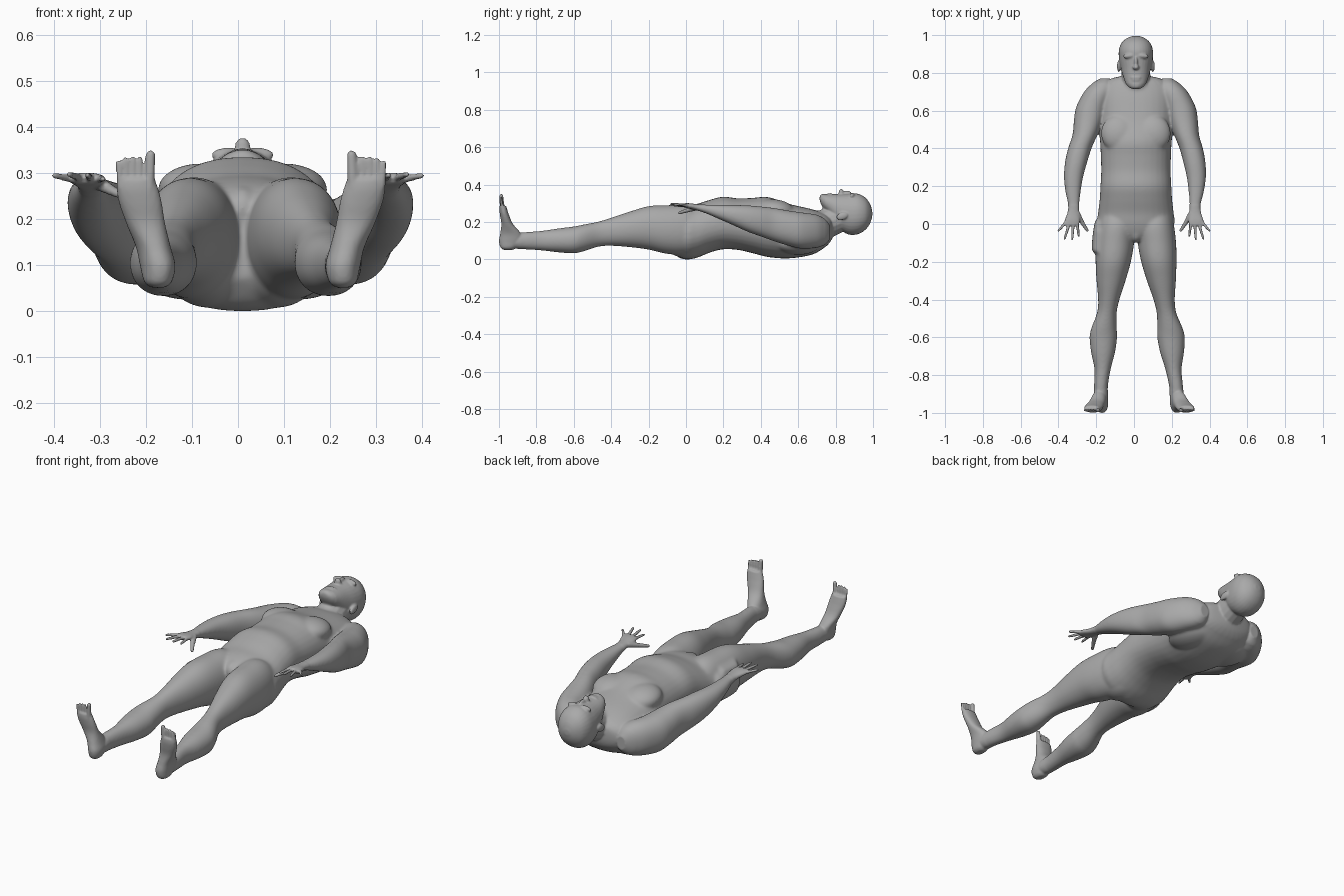
import bpy, bmesh, math
from mathutils import Vector, Matrix

cube = bpy.data.objects.get("Cube")
if cube:
    bpy.data.objects.remove(cube, do_unlink=True)

MID = 0.01  # midline of the slightly off-centre pose


def smooth_sections(secs, steps=5):
    """Catmull-Rom interpolation between the given cross-sections."""
    out = []
    for i in range(len(secs) - 1):
        p = [secs[max(i - 1, 0)], secs[i], secs[i + 1], secs[min(i + 2, len(secs) - 1)]]
        for k in range(steps):
            t = k / steps
            out.append([0.5 * (2 * b + (c - a) * t + (2 * a - 5 * b + 4 * c - d) * t * t
                               + (3 * b - a - 3 * c + d) * t ** 3) for a, b, c, d in zip(*p)])
    out.append(secs[-1])
    return out


def loft(bm, secs, axis="y", power=2.2, n=32):
    """Closed skin through sections (position, x0, x1, low, high) along y or z."""
    rings = []
    for pos, x0, x1, lo, hi in smooth_sections(secs):
        ring = []
        for k in range(n):
            a = 2 * math.pi * k / n
            c, s = math.cos(a), math.sin(a)
            u = (x0 + x1) / 2 + (x1 - x0) / 2 * math.copysign(abs(c) ** (2 / power), c)
            w = (lo + hi) / 2 + (hi - lo) / 2 * math.copysign(abs(s) ** (2 / power), s)
            ring.append(bm.verts.new((u, pos, w) if axis == "y" else (u, w, pos)))
        rings.append(ring)
    for r, q in zip(rings, rings[1:]):
        for k in range(n):
            bm.faces.new((r[k], r[(k + 1) % n], q[(k + 1) % n], q[k]))
    bm.faces.new(rings[0])
    bm.faces.new(rings[-1])


def centred_loft(bm, rows, power):
    """Loft through (position, half width, low, high) about the midline."""
    loft(bm, [(y, MID - w, MID + w, lo, hi) for y, w, lo, hi in rows], power=power)


def blob(bm, center, radii, tilt=0.0, axis="X"):
    """Ellipsoid."""
    m = Matrix.Translation(center) @ Matrix.Rotation(tilt, 4, axis) @ Matrix.Diagonal((*radii, 1))
    bmesh.ops.create_uvsphere(bm, u_segments=32, v_segments=20, radius=1, matrix=m)


def digit(bm, a, b, r0, r1):
    """Tapered finger, toe or neck with rounded ends."""
    a, b = Vector(a), Vector(b)
    d = b - a
    m = Matrix.Translation((a + b) / 2) @ d.to_track_quat("Z", "Y").to_matrix().to_4x4()
    bmesh.ops.create_cone(bm, cap_ends=True, segments=16, radius1=r0, radius2=r1,
                          depth=d.length, matrix=m)
    blob(bm, a, (r0,) * 3)
    blob(bm, b, (r1,) * 3)


def leg(bm):
    loft(bm, [(.08, .05, .185, .08, .25), (0, .015, .21, .03, .288), (-.1, .02, .223, .03, .291),
              (-.2, .038, .225, .053, .286), (-.3, .068, .222, .066, .257), (-.4, .103, .216, .073, .224),
              (-.47, .12, .224, .068, .203), (-.55, .123, .257, .043, .187), (-.6, .123, .269, .033, .177),
              (-.68, .138, .265, .038, .167), (-.77, .166, .252, .048, .154), (-.86, .186, .26, .054, .147),
              (-.92, .19, .262, .06, .137), (-.95, .2, .255, .07, .12)], power=2.1)
    blob(bm, (.165, -.43, .18), (.036, .055, .03))                 # kneecap
    blob(bm, (.085, 0, .105), (.098, .12, .097))                   # buttock


def foot(bm):
    loft(bm, [(.052, .213, .243, -.975, -.925), (.065, .198, .258, -.992, -.905),
              (.1, .19, .266, -1, -.875), (.14, .2, .275, -.993, -.883), (.19, .213, .297, -.987, -.925),
              (.235, .221, .314, -.994, -.945), (.265, .229, .32, -.998, -.955),
              (.288, .237, .318, -.997, -.962)], axis="z")
    for x, z, r in ((.247, .34, .0105), (.27, .332, .006), (.286, .332, .006),
                    (.302, .33, .006), (.317, .324, .006)):
        digit(bm, (.278 + (x - .278) * .9, -.983, .27), (x, -.987, z), r * 1.2, r)


def arm(bm):
    loft(bm, [(.77, .15, .2, .11, .18), (.745, .13, .24, .08, .215), (.7, .13, .284, .063, .24),
              (.62, .163, .326, .058, .252), (.55, .183, .338, .073, .262), (.47, .213, .345, .098, .276),
              (.4, .241, .365, .123, .284), (.33, .26, .378, .148, .29), (.25, .279, .381, .184, .292),
              (.17, .289, .37, .219, .293), (.1, .294, .353, .249, .294), (.06, .293, .355, .262, .296),
              (.02, .288, .368, .272, .301), (-.008, .291, .37, .277, .301)])


def hand(bm):
    for base, tip, r in (((.302, .01, .288), (.293, -.062, .288), .008),
                         ((.321, .005, .29), (.327, -.08, .296), .008),
                         ((.342, .005, .29), (.367, -.078, .298), .008),
                         ((.36, .01, .288), (.399, -.035, .295), .008)):
        digit(bm, base, tip, r * 1.15, r * .8)
    digit(bm, (.302, .055, .277), (.273, .005, .262), .015, .011)   # thumb
    digit(bm, (.273, .005, .262), (.247, -.035, .25), .011, .008)


def torso(bm):
    centred_loft(bm, [
        (.785, .065, .12, .22), (.768, .135, .09, .23), (.735, .18, .06, .248), (.67, .2, .025, .27),
        (.55, .199, .006, .298), (.44, .19, .013, .334), (.36, .186, .033, .33), (.28, .184, .051, .327),
        (.2, .188, .055, .336), (.13, .192, .038, .32), (.06, .2, .01, .298), (0, .203, .0, .288),
        (-.05, .15, .018, .272), (-.09, .045, .07, .245)], 2.2)
    blob(bm, (MID, -.045, .225), (.035, .055, .048))                # groin mound


def chest_side(bm):
    blob(bm, (.1, .48, .265), (.095, .1, .056), -.12)               # chest muscle
    blob(bm, (.125, .6, .085), (.11, .12, .06))                     # shoulder blade


def head(bm):
    centred_loft(bm, [
        (.714, .022, .315, .34), (.73, .046, .28, .35), (.77, .064, .235, .35), (.82, .079, .165, .35),
        (.87, .089, .134, .352), (.92, .09, .136, .352), (.96, .075, .16, .33), (.985, .045, .195, .295),
        (.996, .015, .232, .258)], 2.15)
    blob(bm, (MID, .733, .335), (.03, .02, .019))                   # chin
    blob(bm, (MID, .775, .347), (.027, .007, .008))                 # lips
    blob(bm, (MID, .762, .346), (.024, .007, .008))
    blob(bm, (MID, .85, .35), (.011, .035, .017), .2)               # nose bridge
    blob(bm, (MID, .83, .358), (.017, .014, .02))                   # nose tip
    digit(bm, (MID, .67, .16), (MID, .83, .225), .085, .074)        # neck


def head_side(bm):
    blob(bm, (.042, .89, .34), (.036, .014, .016), -.1, "Z")        # brow
    blob(bm, (.1, .835, .232), (.01, .032, .02), .3)                # ear


def midline(co):
    """The midline drifts sideways at the feet, and back to zero at the hands."""
    if co.x > .2 and co.y > -.15:
        return MID * min(1, max(0, co.y / .5))
    return MID + .019 * min(co.y, 0) ** 2


# Paired parts are built on the left and mirrored
bm = bmesh.new()
for part in (leg, foot, arm, hand, chest_side, head_side):
    part(bm)
copy = bmesh.ops.duplicate(bm, geom=bm.verts[:] + bm.edges[:] + bm.faces[:])
for g in copy["geom"]:
    if isinstance(g, bmesh.types.BMVert):
        g.co.x = 2 * midline(g.co) - g.co.x
torso(bm)
head(bm)
bmesh.ops.recalc_face_normals(bm, faces=bm.faces)

mesh = bpy.data.meshes.new("body")
bm.to_mesh(mesh)
bm.free()
body = bpy.data.objects.new("body", mesh)
bpy.context.collection.objects.link(body)

# Single grey material
mat = bpy.data.materials.new("plain grey")
mat.use_nodes = True
grey = (.4, .4, .4, 1)
mat.diffuse_color = grey
mat.node_tree.nodes["Principled BSDF"].inputs["Base Color"].default_value = grey
mesh.materials.append(mat)

# Fuse the parts into one skin
bpy.ops.object.select_all(action="DESELECT")
body.select_set(True)
bpy.context.view_layer.objects.active = body
remesh = body.modifiers.new("fuse", "REMESH")
remesh.mode = "VOXEL"
remesh.voxel_size = .005
bpy.ops.object.modifier_apply(modifier="fuse")

# Soften the joins strongly on the large masses, lightly on face, hands and feet
large = body.vertex_groups.new(name="large_masses")
large.add([v.index for v in body.data.vertices
           if -.88 < v.co.y < .74 and not (abs(v.co.x) > .235 and -.12 < v.co.y < .1)], 1, "REPLACE")
for name, count, group in (("blend", 35, "large_masses"), ("polish", 3, "")):
    soften = body.modifiers.new(name, "SMOOTH")
    soften.factor = .5
    soften.iterations = count
    soften.vertex_group = group
    bpy.ops.object.modifier_apply(modifier=name)

# Rest on the ground
body.data.transform(Matrix.Translation((0, 0, -min(v.co.z for v in body.data.vertices))))
bpy.ops.object.shade_smooth()
